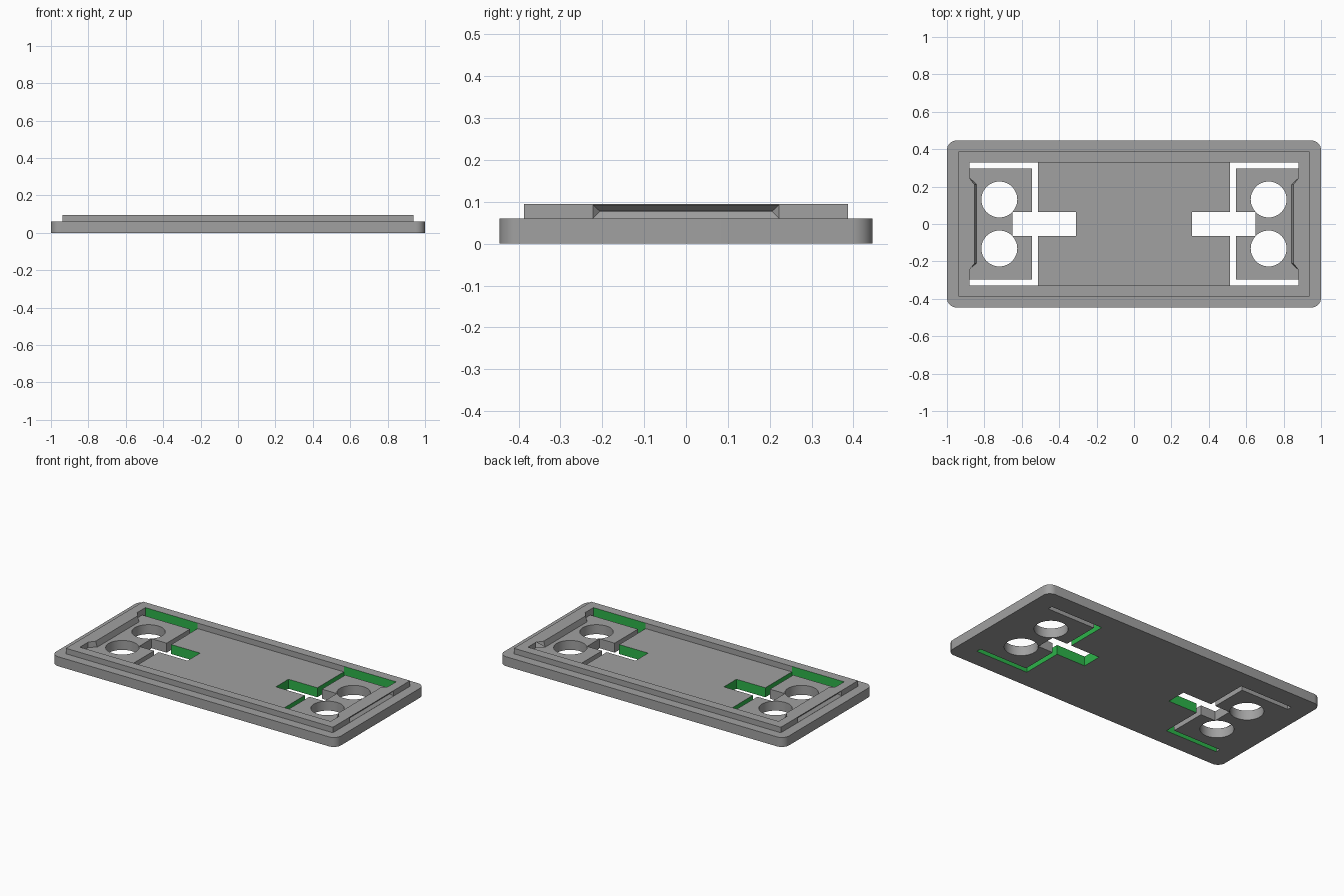
import bpy, bmesh, math

if "Cube" in bpy.data.objects:
    bpy.data.objects.remove(bpy.data.objects["Cube"])

BASE_Z, TOP_Z = 0.06, 0.095


def material(name, rgb):
    m = bpy.data.materials.new(name)
    m.diffuse_color = (*rgb, 1)
    m.use_nodes = True
    m.node_tree.nodes["Principled BSDF"].inputs["Base Color"].default_value = m.diffuse_color
    return m


grey = material("grey", (0.355, 0.355, 0.355))
green = material("green", (0.026, 0.45, 0.068))


def loft(name, rings):
    """Closed solid through matching rings of points."""
    bm = bmesh.new()
    vs = [[bm.verts.new(p) for p in r] for r in rings]
    n = len(vs[0])
    for a, b in zip(vs, vs[1:]):
        for i in range(n):
            j = (i + 1) % n
            bm.faces.new((a[i], a[j], b[j], b[i]))
    bm.faces.new(vs[0][::-1])
    bm.faces.new(vs[-1])
    bmesh.ops.recalc_face_normals(bm, faces=bm.faces)
    me = bpy.data.meshes.new(name)
    bm.to_mesh(me)
    bm.free()
    me.materials.append(grey)
    ob = bpy.data.objects.new(name, me)
    bpy.context.collection.objects.link(ob)
    return ob


def prism(name, outline, z0, z1):
    return loft(name, [[(x, y, z) for x, y in outline] for z in (z0, z1)])


def rect(x0, x1, y0, y1):
    return [(x0, y0), (x1, y0), (x1, y1), (x0, y1)]


def arc(cx, cy, r, a0, a1, n):
    return [(cx + r * math.cos(math.radians(a0 + (a1 - a0) * i / n)),
             cy + r * math.sin(math.radians(a0 + (a1 - a0) * i / n))) for i in range(n + 1)]


def combine(target, tool, op):
    m = target.modifiers.new(op, 'BOOLEAN')
    m.operation, m.solver, m.object = op, 'EXACT', tool
    bpy.context.view_layer.objects.active = target
    bpy.ops.object.modifier_apply(modifier=m.name)
    bpy.data.objects.remove(tool)


# Rounded base plate
corners = [(1, 1, 0), (-1, 1, 90), (-1, -1, 180), (1, -1, 270)]
outline = [p for sx, sy, a in corners for p in arc(sx * 0.95, sy * 0.396, 0.05, a, a + 90, 8)]
plate = prism("cover_plate", outline, 0, BASE_Z)

# Raised rim around a shallow pocket
combine(plate, prism("rim", rect(-0.937, 0.937, -0.387, 0.387), 0.03, TOP_Z), 'UNION')
combine(plate, prism("pocket", rect(-0.88, 0.88, -0.328, 0.328), BASE_Z, 0.2), 'DIFFERENCE')

for s in (-1, 1):
    # Thickened inner end wall with slanted ends
    def bulge(inner, z):
        return [(s * x, y, z) for x, y in ((0.9, -0.246), (0.88, -0.246), (inner, -0.21),
                                          (inner, 0.21), (0.88, 0.246), (0.9, 0.246))]
    combine(plate, loft("end_bulge", [bulge(0.835, 0.04), bulge(0.852, TOP_Z)]), 'UNION')

    # Snap groove on the outer end wall
    def groove(x, w, z0, z1):
        return [(s * x, -w, z0), (s * x, w, z0), (s * x, w, z1), (s * x, -w, z1)]
    combine(plate, loft("snap_groove", [groove(0.96, 0.222, 0.0604, 0.092),
                                        groove(0.937, 0.222, 0.0604, 0.092),
                                        groove(0.921, 0.207, 0.0765, 0.0785)]), 'DIFFERENCE')

    # Slot around the flexible tab, joined with the central notch
    half = [(0.88, 0.328), (0.513, 0.328), (0.513, 0.063), (0.31, 0.063)]
    inner = [(0.65, 0.063), (0.545, 0.063), (0.545, 0.297), (0.88, 0.297)]
    slot = half + [(x, -y) for x, y in half[::-1]] + [(x, -y) for x, y in inner[::-1]] + inner
    combine(plate, prism("tab_slot", [(s * x, y) for x, y in slot], -0.1, 0.2), 'DIFFERENCE')

    # Two round holes in the tab
    for y in (-0.131, 0.131):
        combine(plate, prism("hole", arc(s * 0.72, y, 0.096, 0, 360, 48)[:-1], -0.1, 0.2),
                'DIFFERENCE')

# Green on the body side of the slots
me = plate.data
me.materials.clear()
me.materials.append(grey)
me.materials.append(green)


def near(a, b):
    return abs(a - b) < 0.003


for p in me.polygons:
    x, y = abs(p.center.x), abs(p.center.y)
    nx, ny = abs(p.normal.x), abs(p.normal.y)
    end_wall = nx > 0.9 and (near(x, 0.31) or near(x, 0.513))
    notch_side = ny > 0.9 and near(y, 0.063) and x < 0.513
    rim_side = ny > 0.9 and near(y, 0.328) and 0.513 < x < 0.88
    p.material_index = int(end_wall or notch_side or rim_side)

bpy.ops.object.select_all(action='DESELECT')
plate.select_set(True)
bpy.context.view_layer.objects.active = plate
bpy.ops.object.shade_smooth_by_angle(angle=math.radians(25))
